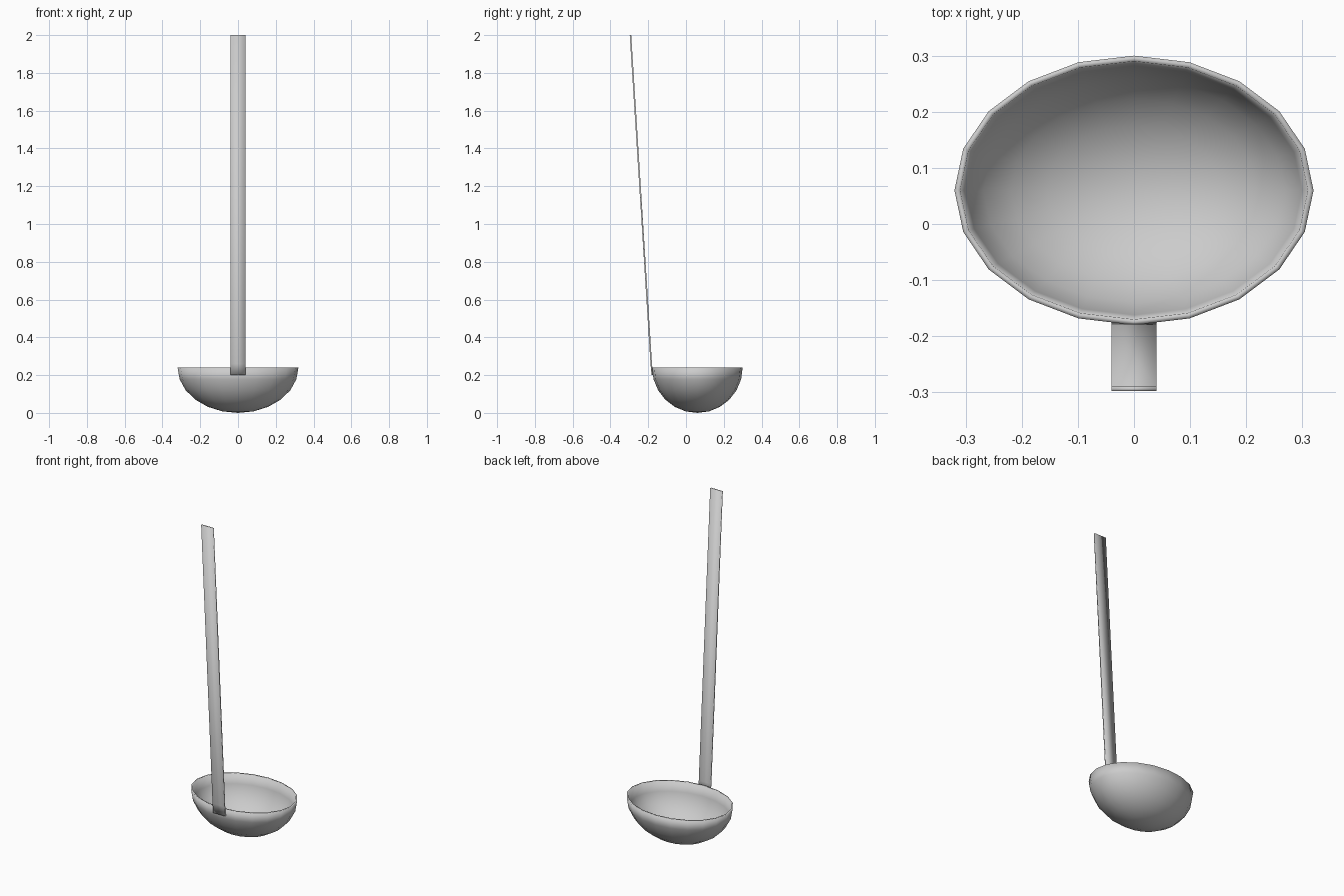
import bpy, bmesh
from math import sin, cos, pi

cube = bpy.data.objects.get("Cube")
if cube:
    bpy.data.objects.remove(cube)

steel = bpy.data.materials.new("brushed steel grey")
steel.use_nodes = True
colour = (0.6, 0.6, 0.6, 1)
steel.diffuse_color = colour
steel.node_tree.nodes["Principled BSDF"].inputs["Base Color"].default_value = colour


def finish(name, bm):
    """Turn a bmesh into a smooth shaded steel object."""
    bmesh.ops.recalc_face_normals(bm, faces=bm.faces)
    mesh = bpy.data.meshes.new(name)
    bm.to_mesh(mesh)
    bm.free()
    mesh.materials.append(steel)
    mesh.shade_smooth()
    obj = bpy.data.objects.new(name, mesh)
    bpy.context.collection.objects.link(obj)
    return obj


def bridge(bm, a, b):
    """Join two closed loops of vertices with quads."""
    for i in range(len(a)):
        j = (i + 1) % len(a)
        bm.faces.new((a[i], a[j], b[j], b[i]))


# Bowl: outer and inner half ellipsoids joined by a thin rim
SIDES, RINGS, RIM_Z, CENTRE_Y = 20, 6, 0.24, 0.06


def half_shell(bm, rx, ry, depth):
    loops = []
    for r in range(RINGS):
        tilt = r / RINGS * pi / 2
        loops.append([bm.verts.new((rx * cos(tilt) * cos(a),
                                    CENTRE_Y + ry * cos(tilt) * sin(a),
                                    RIM_Z - depth * sin(tilt)))
                      for a in (2 * pi * s / SIDES for s in range(SIDES))])
    for upper, lower in zip(loops, loops[1:]):
        bridge(bm, upper, lower)
    pole = bm.verts.new((0, CENTRE_Y, RIM_Z - depth))
    last = loops[-1]
    for i in range(SIDES):
        bm.faces.new((last[i], last[(i + 1) % SIDES], pole))
    return loops[0]


bm = bmesh.new()
outer = half_shell(bm, 0.32, 0.24, 0.24)
inner = half_shell(bm, 0.31, 0.23, 0.23)
bridge(bm, outer, inner)
finish("bowl", bm)

# Handle: flat strip, short foot against the bowl, then a long lean forward
HALF_WIDTH, THICKNESS = 0.04, 0.008
path = [(-0.174, 0.2), (-0.18, 0.26), (-0.29, 2.0)]
bm = bmesh.new()
loops = [[bm.verts.new((x, y + dy, z)) for x, dy in
          ((-HALF_WIDTH, 0), (HALF_WIDTH, 0),
           (HALF_WIDTH, -THICKNESS), (-HALF_WIDTH, -THICKNESS))]
         for y, z in path]
for low, high in zip(loops, loops[1:]):
    bridge(bm, low, high)
bm.faces.new(loops[0])
bm.faces.new(loops[-1])
finish("handle", bm)
